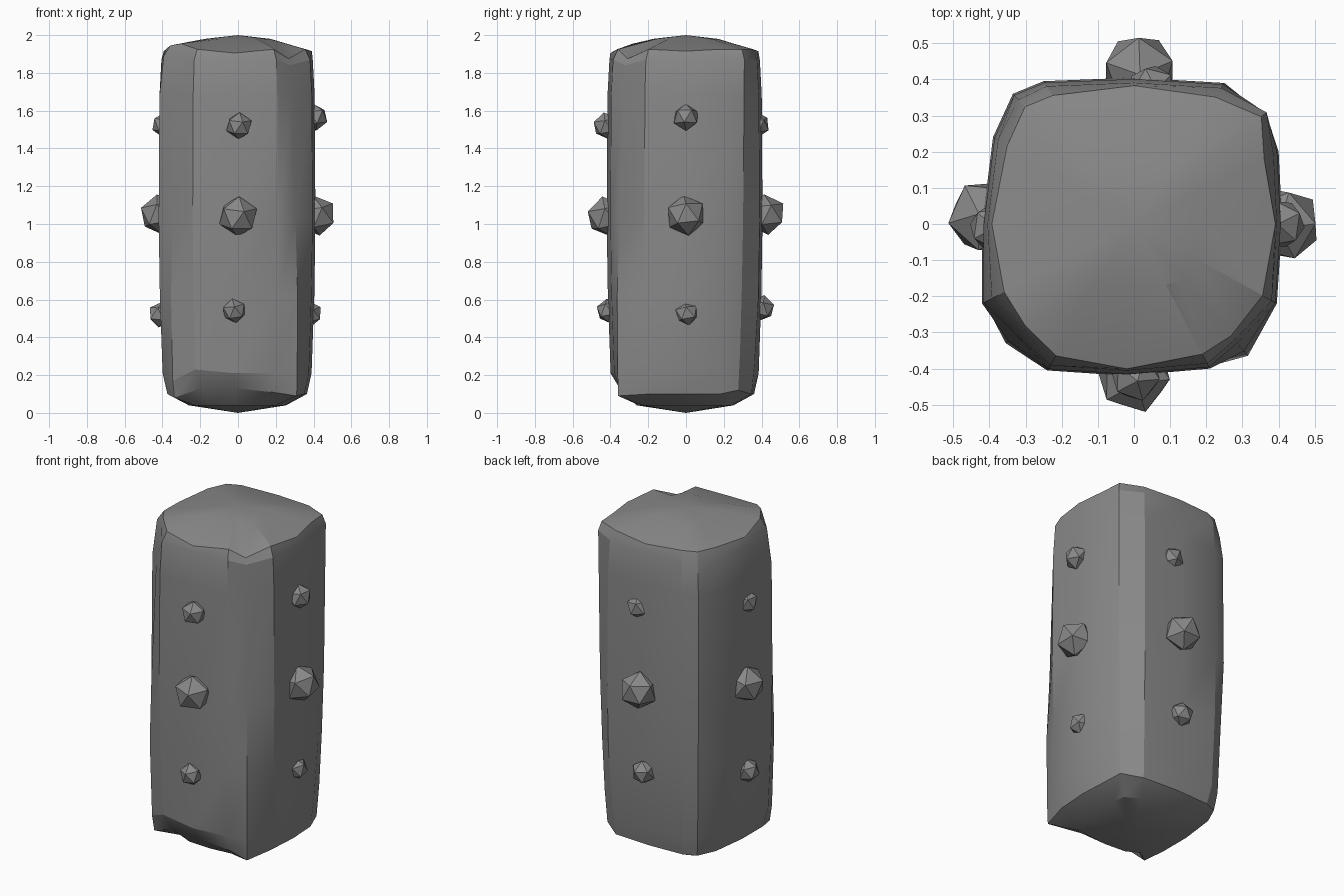
import bpy, bmesh, math, random

random.seed(4)

# Worn, rounded-square plan of the stone pillar, counter-clockwise from +x
PLAN = [(0.41, 0.0), (0.40, 0.20), (0.38, 0.32), (0.25, 0.39), (0.0, 0.405),
        (-0.25, 0.395), (-0.335, 0.36), (-0.39, 0.24), (-0.42, 0.0), (-0.42, -0.22),
        (-0.36, -0.335), (-0.24, -0.405), (-0.02, -0.42), (0.21, -0.40),
        (0.32, -0.37), (0.395, -0.22)]

# (height, scale) of each ring
RINGS = [(0.04, 0.62), (0.10, 0.89), (0.21, 0.95), (0.62, 0.985), (1.02, 1.0),
         (1.68, 0.99), (1.87, 0.965), (1.925, 0.90), (1.98, 0.42)]

# Chips and chamfers: (ring, plan point): (scale factor, height shift)
CHIPS = {
    # front right corner is cut flat above mid height, sharp at the foot
    (4, 14): (0.95, 0.0), (5, 14): (0.90, 0.0), (6, 14): (0.90, -0.03), (7, 14): (0.93, -0.05),
    (1, 14): (1.09, -0.01), (2, 14): (1.03, 0.0),
    # front left corner leans in at the top and is sharp at the foot
    (4, 10): (0.965, 0.0), (5, 10): (0.92, 0.03), (6, 10): (0.885, 0.03), (7, 10): (0.93, 0.03),
    (6, 9): (0.97, 0.02), (7, 9): (0.95, 0.02),
    (1, 10): (1.05, -0.02), (2, 10): (1.01, -0.04),
    # back right corner flattens below the top, chipped at the foot
    (7, 2): (1.03, 0.0), (5, 2): (0.97, 0.0), (4, 2): (0.945, 0.0), (3, 2): (0.935, 0.0),
    (2, 2): (0.94, 0.10), (1, 2): (0.97, 0.02), (2, 1): (0.98, 0.05), (2, 3): (0.98, 0.05),
    # back left corner tapers to the foot
    (3, 6): (0.98, 0.0), (2, 6): (0.98, 0.0), (6, 6): (0.99, -0.06),
    # foot of the front face is undercut
    (1, 11): (0.93, 0.03), (1, 12): (0.94, 0.03), (2, 11): (1.0, 0.02), (1, 13): (0.96, 0.01),
    # top slopes out to the middle of each face
    (7, 12): (1.06, -0.02), (7, 0): (1.06, -0.01), (7, 8): (1.04, -0.01), (7, 4): (1.05, -0.01),
}


def make_object(name, bm):
    bmesh.ops.recalc_face_normals(bm, faces=bm.faces)
    mesh = bpy.data.meshes.new(name)
    bm.to_mesh(mesh)
    bm.free()
    mesh.materials.append(stone)
    obj = bpy.data.objects.new(name, mesh)
    bpy.context.collection.objects.link(obj)
    return obj


stone = bpy.data.materials.new("dark_stone")
stone.diffuse_color = (0.25, 0.25, 0.25, 1)

# Pillar body: chipped rings closed by a shallow peak at each end
bm = bmesh.new()
rings = []
for r, (z, s) in enumerate(RINGS):
    ring = []
    for i, (x, y) in enumerate(PLAN):
        f, dz = CHIPS.get((r, i), (1.0, 0.0))
        ring.append(bm.verts.new((x * s * f, y * s * f, z + dz)))
    rings.append(ring)
n = len(PLAN)
for a, b in zip(rings, rings[1:]):
    for i in range(n):
        j = (i + 1) % n
        bm.faces.new((a[i], a[j], b[j], b[i]))
for ring, z in ((rings[0], 0.0), (rings[-1], 2.0)):
    tip = bm.verts.new((0, 0, z))
    for i in range(n):
        bm.faces.new((ring[i], ring[(i + 1) % n], tip))
body = make_object("stone_pillar", bm)
bpy.context.view_layer.objects.active = body
body.select_set(True)
bpy.ops.object.shade_smooth_by_angle(angle=math.radians(22))

# Faceted studs: three up each side
STUDS = {
    "front": [(0.005, -0.422, 1.52, 0.072), (0.0, -0.42, 1.04, 0.108), (-0.02, -0.41, 0.54, 0.066)],
    "right": [(0.405, 0.0, 1.565, 0.072), (0.415, 0.0, 1.045, 0.108), (0.382, 0.005, 0.525, 0.066)],
    "back": [(0.05, 0.375, 1.525, 0.069), (0.015, 0.424, 1.05, 0.108), (0.0, 0.40, 0.555, 0.07)],
    "left": [(-0.39, -0.01, 1.525, 0.069), (-0.413, 0.02, 1.05, 0.108), (-0.41, 0.0, 0.52, 0.068)],
}
for side, studs in STUDS.items():
    for level, (x, y, z, r) in zip(("upper", "middle", "lower"), studs):
        bm = bmesh.new()
        bmesh.ops.create_icosphere(bm, subdivisions=1, radius=r)
        stud = make_object(f"{side}_{level}_stud", bm)
        stud.location = (x, y, z)
        stud.rotation_euler = [random.uniform(-0.2, 0.2), random.uniform(-0.2, 0.2),
                               random.uniform(0, math.tau)]
